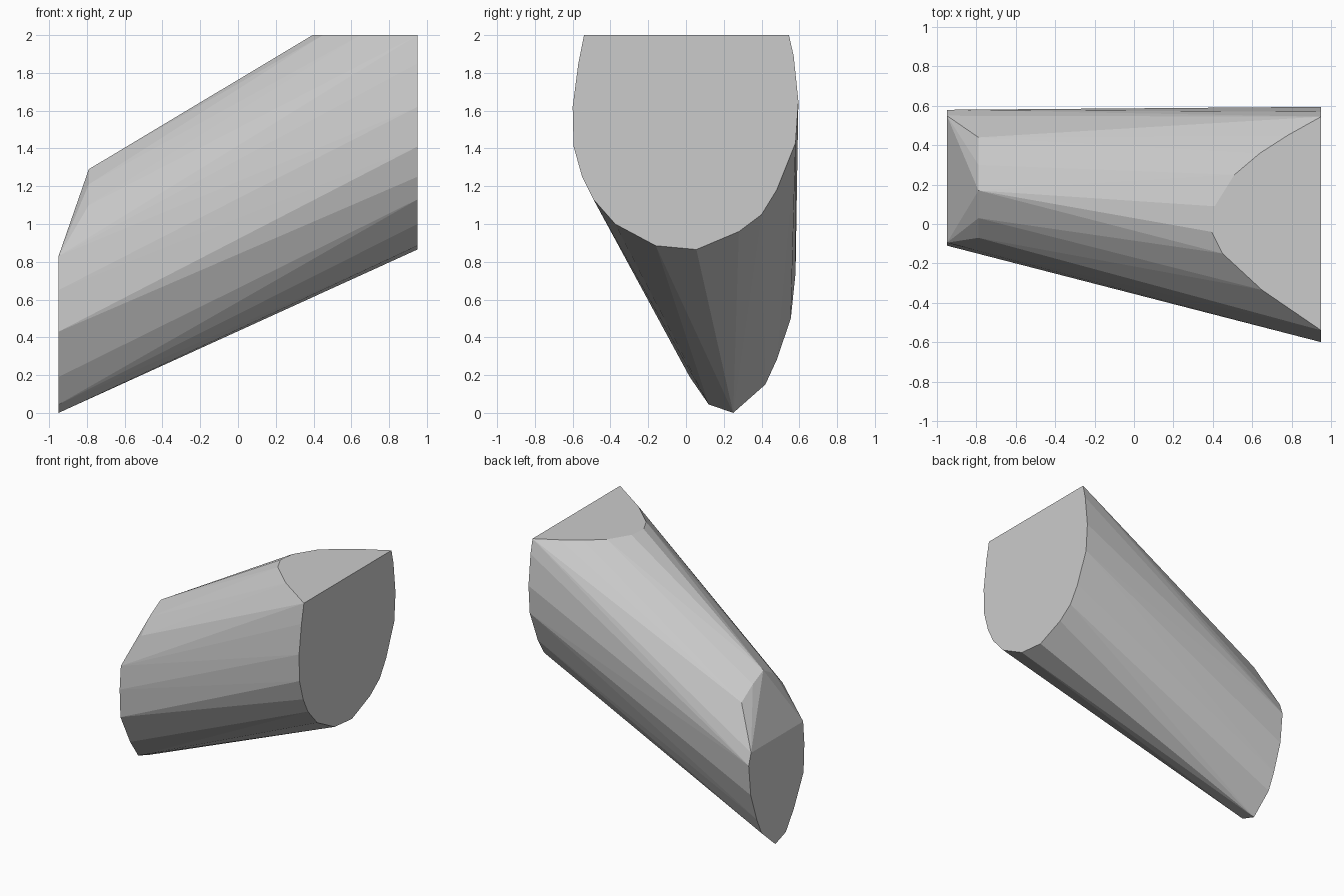
import bpy
import bmesh

default_cube = bpy.data.objects.get("Cube")
if default_cube:
    bpy.data.objects.remove(default_cube, do_unlink=True)


def make_material(name, colour):
    material = bpy.data.materials.new(name)
    material.use_nodes = True
    material.diffuse_color = colour
    shader = material.node_tree.nodes["Principled BSDF"]
    shader.inputs["Base Color"].default_value = colour
    return material


def at_x(x, profile):
    """Place a (y, z) profile on the plane at x."""
    return [(x, y, z) for y, z in profile]


def at_z(z, outline):
    """Place an (x, y) outline on the plane at z."""
    return [(x, y, z) for x, y in outline]


def hull_object(name, points, material):
    """Wrap a tight faceted skin around the section points."""
    bm = bmesh.new()
    for point in points:
        bm.verts.new(point)
    result = bmesh.ops.convex_hull(bm, input=bm.verts[:])
    spare = set(result["geom_interior"]) | set(result["geom_unused"])
    loose = [v for v in spare if isinstance(v, bmesh.types.BMVert) and v.is_valid]
    bmesh.ops.delete(bm, geom=loose, context="VERTS")
    # Merge the triangles of the flat ends
    bmesh.ops.dissolve_limit(bm, angle_limit=0.005, verts=bm.verts[:], edges=bm.edges[:])
    bmesh.ops.recalc_face_normals(bm, faces=bm.faces[:])
    mesh = bpy.data.meshes.new(name)
    bm.to_mesh(mesh)
    bm.free()
    mesh.materials.append(material)
    body = bpy.data.objects.new(name, mesh)
    bpy.context.collection.objects.link(body)
    return body


# Large upright end, an oval cut off flat at the top
large_end = at_x(0.95, [
    (-0.54, 2), (-0.57, 1.85), (-0.6, 1.62), (-0.595, 1.41),
    (-0.55, 1.25), (-0.49, 1.13), (-0.375, 1), (-0.16, 0.885),
    (0.055, 0.865), (0.28, 0.96), (0.4, 1.05), (0.48, 1.18),
    (0.58, 1.43), (0.595, 1.65), (0.57, 1.89), (0.545, 2),
])

# Small upright end, the lower part of a narrower oval
small_end = at_x(-0.95, [
    (-0.095, 0.83), (-0.11, 0.65), (-0.1, 0.43), (-0.065, 0.36),
    (0.02, 0.19), (0.12, 0.045), (0.25, 0), (0.42, 0.15),
    (0.48, 0.28), (0.555, 0.5), (0.58, 0.74), (0.55, 0.83),
])

# Shoulder arch just behind the small end
shoulder = at_x(-0.79, [
    (-0.07, 1.1), (0.03, 1.21), (0.17, 1.29), (0.3, 1.23), (0.44, 1.14),
])

# Curved edge of the flat top
flat_top = at_z(2, [
    (0.78, 0.45), (0.64, 0.36), (0.51, 0.25), (0.41, 0.09),
    (0.395, -0.04), (0.45, -0.15), (0.65, -0.335),
])

grey = make_material("plain grey", (0.6, 0.6, 0.6, 1))
hull_object("slanted_body", large_end + small_end + shoulder + flat_top, grey)
